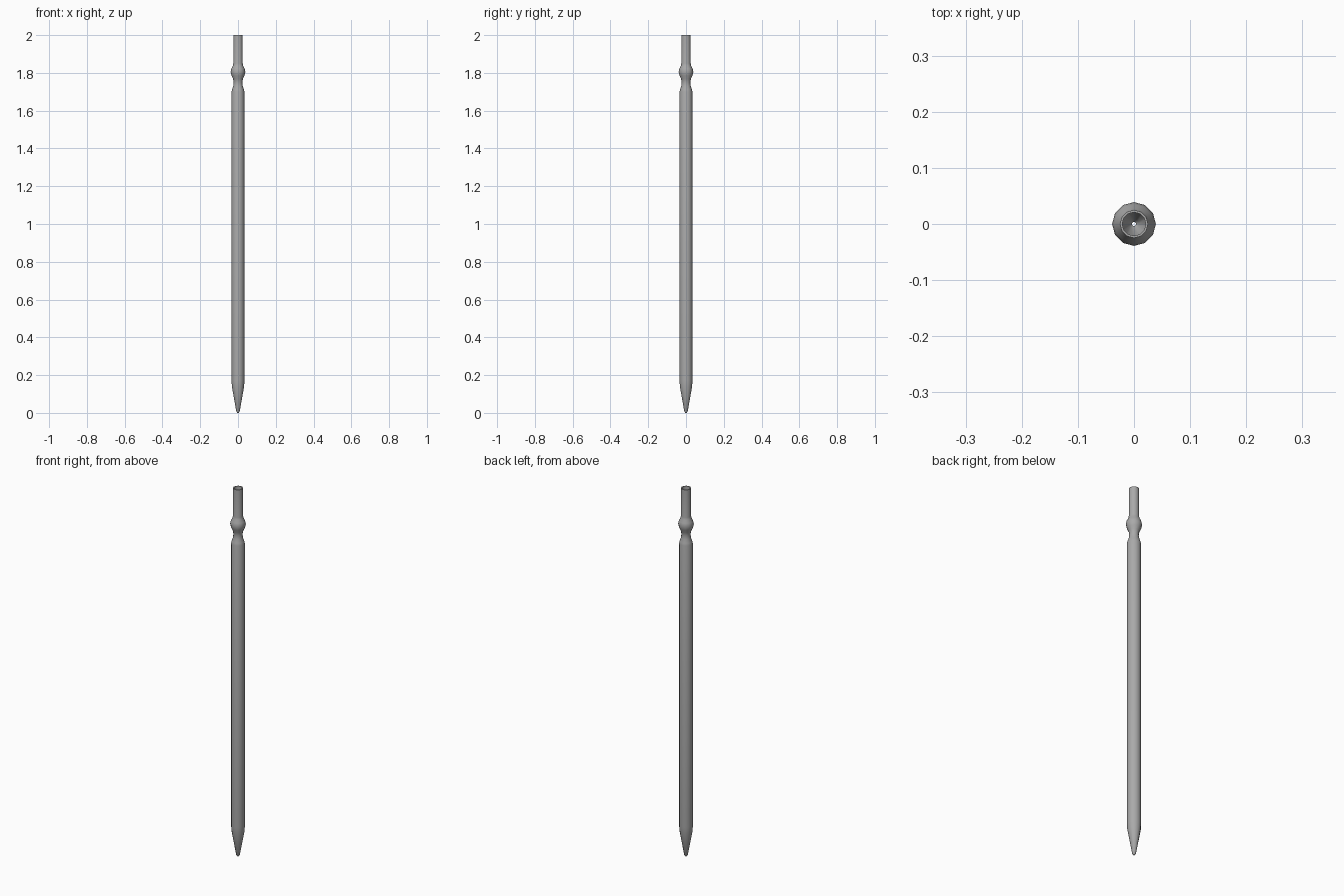
import bpy, bmesh, math

if "Cube" in bpy.data.objects:
    bpy.data.objects.remove(bpy.data.objects["Cube"])

SIDES = 12

# (radius, height) profile of the hollow turned stake, ending in an inner lip
profile = [(0.0035, 0.0), (0.009, 0.008), (0.0325, 0.14), (0.034, 0.17),
           (0.034, 1.70), (0.031, 1.712), (0.025, 1.73), (0.0225, 1.75),
           (0.026, 1.768), (0.034, 1.785), (0.039, 1.805), (0.035, 1.823),
           (0.027, 1.838), (0.025, 1.85), (0.025, 2.0), (0.021, 2.0),
           (0.021, 1.985)]

# Single-walled lathe: one ring per profile point, bridged into quads
bm = bmesh.new()
rings = []
for r, z in profile:
    rings.append([bm.verts.new((r * math.cos(2 * math.pi * i / SIDES),
                                r * math.sin(2 * math.pi * i / SIDES), z))
                  for i in range(SIDES)])
for a, b in zip(rings, rings[1:]):
    for i in range(SIDES):
        j = (i + 1) % SIDES
        bm.faces.new((a[i], a[j], b[j], b[i]))

mesh = bpy.data.meshes.new("stake")
bm.to_mesh(mesh)
bm.free()
stake = bpy.data.objects.new("stake", mesh)
bpy.context.collection.objects.link(stake)

# Dark grey metal
mat = bpy.data.materials.new("dark_grey")
mat.diffuse_color = (0.4, 0.4, 0.4, 1)
mat.use_nodes = True
mat.node_tree.nodes["Principled BSDF"].inputs["Base Color"].default_value = mat.diffuse_color
mesh.materials.append(mat)

# Smooth shading with the sharper profile breaks kept crisp
bpy.context.view_layer.objects.active = stake
stake.select_set(True)
bpy.ops.object.shade_smooth_by_angle(angle=math.radians(40))
